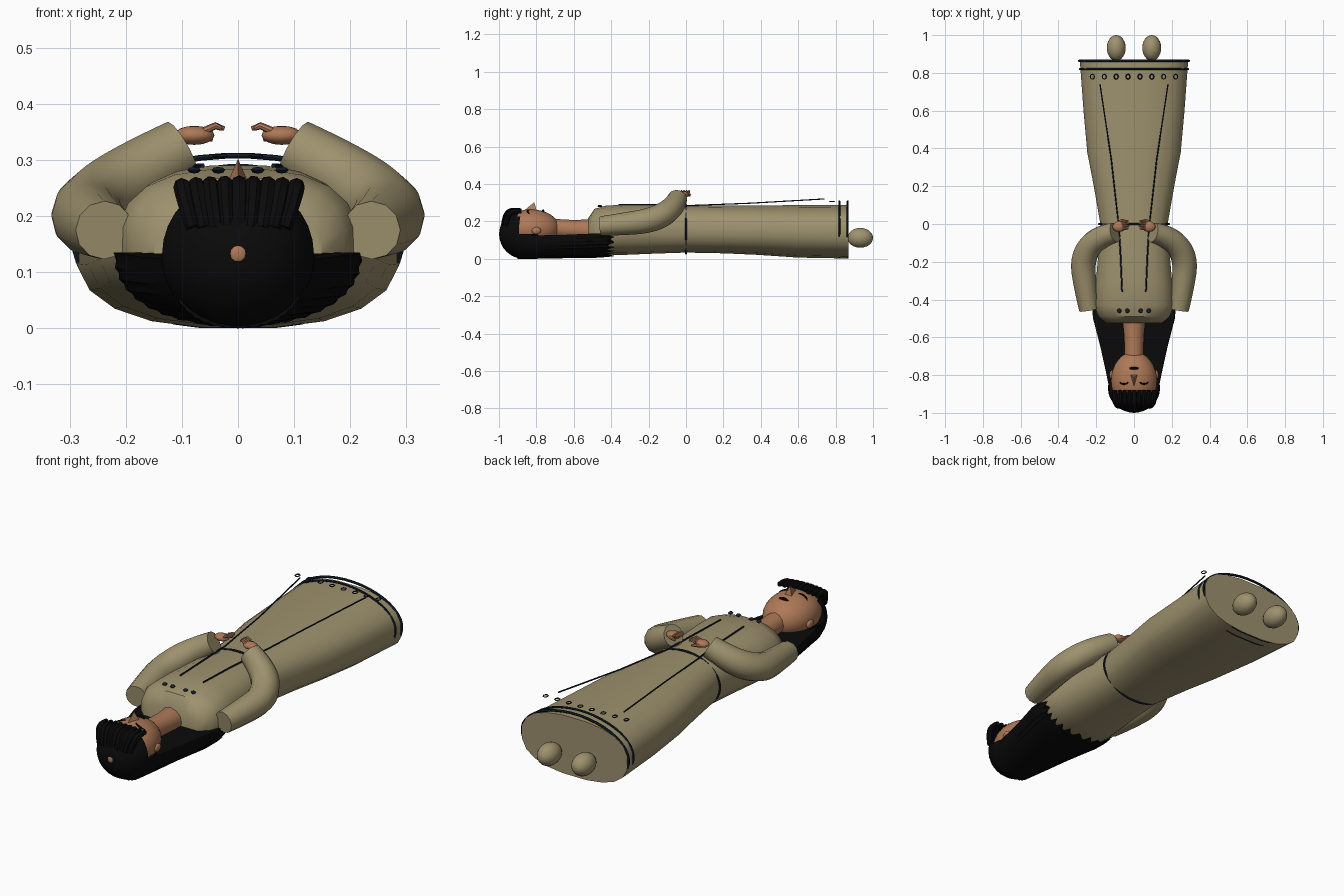
import bpy, bmesh, math
from mathutils import Vector

if "Cube" in bpy.data.objects:
    bpy.data.objects.remove(bpy.data.objects["Cube"])


def mat(name, c):
    m = bpy.data.materials.new(name)
    m.diffuse_color = (*c, 1)
    m.use_nodes = True
    m.node_tree.nodes["Principled BSDF"].inputs["Base Color"].default_value = m.diffuse_color
    return m


CLOTH = mat("khaki cloth", (0.34, 0.285, 0.155))
SKIN = mat("tan skin", (0.42, 0.19, 0.095))
HAIR = mat("black hair", (0.003, 0.003, 0.003))
TRIM = mat("navy trim", (0.007, 0.013, 0.025))


def finish(ob, m, angle=40):
    ob.data.materials.clear()
    ob.data.materials.append(m)
    bpy.ops.object.select_all(action='DESELECT')
    ob.select_set(True)
    bpy.context.view_layer.objects.active = ob
    if ob.type == 'CURVE':
        bpy.ops.object.convert(target='MESH')
        ob = bpy.context.object
    bpy.ops.object.shade_smooth_by_angle(angle=math.radians(angle))
    return ob


def from_bm(name, bm, m, angle=40):
    bmesh.ops.recalc_face_normals(bm, faces=bm.faces)
    me = bpy.data.meshes.new(name)
    bm.to_mesh(me)
    bm.free()
    ob = bpy.data.objects.new(name, me)
    bpy.context.collection.objects.link(ob)
    return finish(ob, m, angle)


def section(hw, lo, hi, n, e):
    """Superellipse cross-section in x and z."""
    pts = []
    for i in range(n):
        a = 2 * math.pi * (i + 0.5) / n
        c, s = math.cos(a), math.sin(a)
        pts.append((math.copysign(abs(c) ** (2 / e), c) * hw,
                    (lo + hi) / 2 + math.copysign(abs(s) ** (2 / e), s) * (hi - lo) / 2))
    return pts


def loft(name, rings, m, angle=40):
    """rings: lists of (x, y, z) points of equal length, capped at both ends."""
    bm = bmesh.new()
    vs = [[bm.verts.new(p) for p in r] for r in rings]
    n = len(rings[0])
    for a, b in zip(vs, vs[1:]):
        for i in range(n):
            bm.faces.new((a[i], a[(i + 1) % n], b[(i + 1) % n], b[i]))
    bm.faces.new(vs[0])
    bm.faces.new(vs[-1])
    return from_bm(name, bm, m, angle)


def tube(name, pts, r, m, cyclic=False, smooth=False, res=2):
    cu = bpy.data.curves.new(name, 'CURVE')
    cu.dimensions = '3D'
    cu.bevel_depth = 1.0
    cu.bevel_resolution = res
    cu.use_fill_caps = True
    sp = cu.splines.new('NURBS' if smooth else 'POLY')
    sp.points.add(len(pts) - 1)
    rs = r if isinstance(r, (list, tuple)) else [r] * len(pts)
    for p, co, rad in zip(sp.points, pts, rs):
        p.co = (*co, 1)
        p.radius = rad
    sp.use_cyclic_u = cyclic
    if smooth:
        sp.order_u = 3
        sp.use_endpoint_u = True
        sp.resolution_u = 6
    ob = bpy.data.objects.new(name, cu)
    bpy.context.collection.objects.link(ob)
    return finish(ob, m)


def ball(name, c, s, m, keep=None, seg=24):
    bm = bmesh.new()
    bmesh.ops.create_uvsphere(bm, u_segments=seg, v_segments=seg // 2, radius=1)
    for v in bm.verts:
        v.co = Vector([c[i] + v.co[i] * s[i] for i in range(3)])
    if keep:
        bad = [f for f in bm.faces if not keep(f.calc_center_median())]
        bmesh.ops.delete(bm, geom=bad, context='FACES')
    return from_bm(name, bm, m, 60)


def dress_rings(rows, n=20, e=2.5):
    return [[(x, y, z) for x, z in section(hw, lo, hi, n, e)] for y, hw, lo, hi in rows]


# Dress: bodice and skirt
loft("bodice", dress_rings([(-0.525, 0.15, 0.06, 0.215), (-0.49, 0.19, 0.03, 0.268),
                            (-0.43, 0.215, 0.02, 0.285), (-0.32, 0.205, 0.02, 0.292),
                            (-0.15, 0.19, 0.027, 0.29), (0.0, 0.18, 0.032, 0.285)]), CLOTH)
loft("skirt", dress_rings([(0.0, 0.18, 0.032, 0.285), (0.2, 0.215, 0.028, 0.285),
                           (0.38, 0.25, 0.02, 0.287), (0.6, 0.27, 0.005, 0.288),
                           (0.87, 0.29, 0.0, 0.29)]), CLOTH)


# Trim rings at the waist and hem
def trim_ring(name, y, hw, lo, hi, r):
    pts = [(x, y, max(z, r)) for x, z in section(hw, lo, hi, 40, 2)]
    tube(name, pts, r, TRIM, cyclic=True, res=1)


trim_ring("waist_band", 0.0, 0.186, 0.028, 0.289, 0.005)
trim_ring("hem_band_inner", 0.82, 0.288, 0.0, 0.308, 0.005)
trim_ring("hem_band_outer", 0.864, 0.292, 0.0, 0.308, 0.006)

# Small ornaments above the hem and on the chest
for i in range(8):
    x = (i - 3.5) * 0.063
    pts = [(x + 0.011 * math.sin(a), 0.78 + 0.013 * math.cos(a), 0.307)
           for a in [k * math.pi / 4 for k in range(8)]]
    tube("hem_ornament", pts, 0.003, TRIM, cyclic=True, res=0)
for x in (-0.078, -0.035, 0.035, 0.078):
    ball("chest_ornament", (x, -0.46, 0.282), (0.012, 0.013, 0.006), TRIM, seg=8)

for s in (-1, 1):
    side = "left" if s < 0 else "right"
    # Seam lines
    tube(side + "_bodice_seam", [(s * 0.063, -0.36, 0.29), (s * 0.072, -0.15, 0.29),
                                 (s * 0.082, 0.0, 0.286)], 0.004, TRIM, res=1)
    tube(side + "_skirt_seam", [(s * 0.082, 0.0, 0.284), (s * 0.12, 0.34, 0.297),
                                (s * 0.18, 0.74, 0.32)], 0.0035, TRIM, res=1)
    # Sleeve
    tube(side + "_sleeve", [(s * 0.238, -0.455, 0.175), (s * 0.258, -0.34, 0.185),
                            (s * 0.275, -0.18, 0.205), (s * 0.20, -0.07, 0.265),
                            (s * 0.10, -0.045, 0.322)],
         [0.052, 0.06, 0.067, 0.063, 0.053], CLOTH, smooth=True, res=4)
    # Hand: palm, four fingers and thumb
    ball(side + "_palm", (s * 0.078, -0.014, 0.344), (0.036, 0.028, 0.017), SKIN, seg=16)
    for k in range(4):
        y = -0.026 + k * 0.013
        tip = 0.022 + 0.005 * abs(k - 1.5)
        tube(side + "_finger", [(s * 0.06, y, 0.352), (s * 0.04, y + 0.002, 0.361),
                                (s * tip, y + 0.004, 0.356)], [0.007, 0.0065, 0.004], SKIN)
    tube(side + "_thumb", [(s * 0.085, 0.005, 0.34), (s * 0.065, 0.018, 0.342),
                           (s * 0.045, 0.02, 0.338)], [0.009, 0.008, 0.005], SKIN)
    # Shoe
    ball(side + "_shoe", (s * 0.094, 0.932, 0.112), (0.05, 0.068, 0.053), CLOTH)
    # Ear with stud
    ball(side + "_ear", (s * 0.118, -0.80, 0.15), (0.012, 0.026, 0.02), SKIN, seg=12)

# Neck and head
tube("neck", [(0, -0.73, 0.165), (0, -0.6, 0.155), (0, -0.5, 0.15)], [0.05, 0.052, 0.062],
     SKIN, res=4)
HC, HS = (0, -0.83, 0.162), (0.122, 0.155, 0.102)
ball("head", HC, HS, SKIN, seg=32)


def face_z(x, y):
    q = 1 - (x / HS[0]) ** 2 - ((y - HC[1]) / HS[1]) ** 2
    return HC[2] + HS[2] * math.sqrt(max(q, 0))


# Nose, closed eyes, brows and mouth
bm = bmesh.new()
nv = [bm.verts.new(p) for p in ((-0.023, -0.795, 0.25), (0.023, -0.795, 0.25),
                                (0, -0.875, 0.25), (0, -0.812, 0.302))]
for f in ((0, 1, 2), (0, 1, 3), (1, 2, 3), (2, 0, 3)):
    bm.faces.new([nv[i] for i in f])
from_bm("nose", bm, SKIN)


def face_line(name, cx, cy, w, bow, r):
    pts = []
    for i in range(7):
        t = i / 3 - 1
        x, y = cx + t * w, cy - bow * (1 - t * t)
        pts.append((x, y, face_z(x, y) + 0.001))
    tube(name, pts, [r * (0.4 + 0.6 * math.sin(math.pi * i / 6)) for i in range(7)], HAIR, res=1)


for s in (-1, 1):
    face_line("closed_eye", s * 0.053, -0.838, 0.024, 0.009, 0.005)
face_line("mouth", 0, -0.764, 0.024, 0.0, 0.008)

# Hair cap, open over the face
ball("hair_cap", (0, -0.868, 0.132), (0.138, 0.131, 0.132), HAIR,
     keep=lambda c: c.z < 0.135 or c.y < -0.895, seg=32)
ball("crown_spot", (0, -0.996, 0.133), (0.015, 0.004, 0.015), SKIN, seg=12)

# Long hair spread under the back, ridged, with a jagged end
N = 40
rings = []
for y, hw, lo, top in [(-0.90, 0.125, 0.0, 0.125), (-0.80, 0.145, 0.0, 0.125),
                       (-0.65, 0.178, 0.003, 0.128), (-0.50, 0.217, 0.004, 0.135),
                       (-0.44, 0.222, 0.008, 0.135), (-0.405, 0.215, 0.013, 0.13)]:
    ring = []
    for i in range(N):
        a = math.pi + math.pi * i / (N - 1)
        k = 1 - 0.02 * (i % 2)
        c, s = math.cos(a), math.sin(a)
        end = 0.022 * (i % 3 - 1) if y > -0.41 else 0
        ring.append((math.copysign(abs(c) ** 0.85, c) * hw * k, y + end,
                     top - abs(s) ** 0.85 * (top - lo) * k))
    rings.append(ring)
loft("long_hair", rings, HAIR)

# Fringe of side-by-side strands standing over the brow
for i in range(9):
    x = -0.1 + i * 0.0255
    d = 0.01 * ((i - 4) / 4) ** 2
    tube("fringe_strand", [(x * 0.8, -0.975 + d, 0.18), (x * 0.95, -0.965 + d, 0.235),
                           (x, -0.93 + d, 0.262 - d / 2), (x * 1.03, -0.88, 0.258 - d / 2)],
         [0.014, 0.017, 0.016, 0.011], HAIR, smooth=True)
